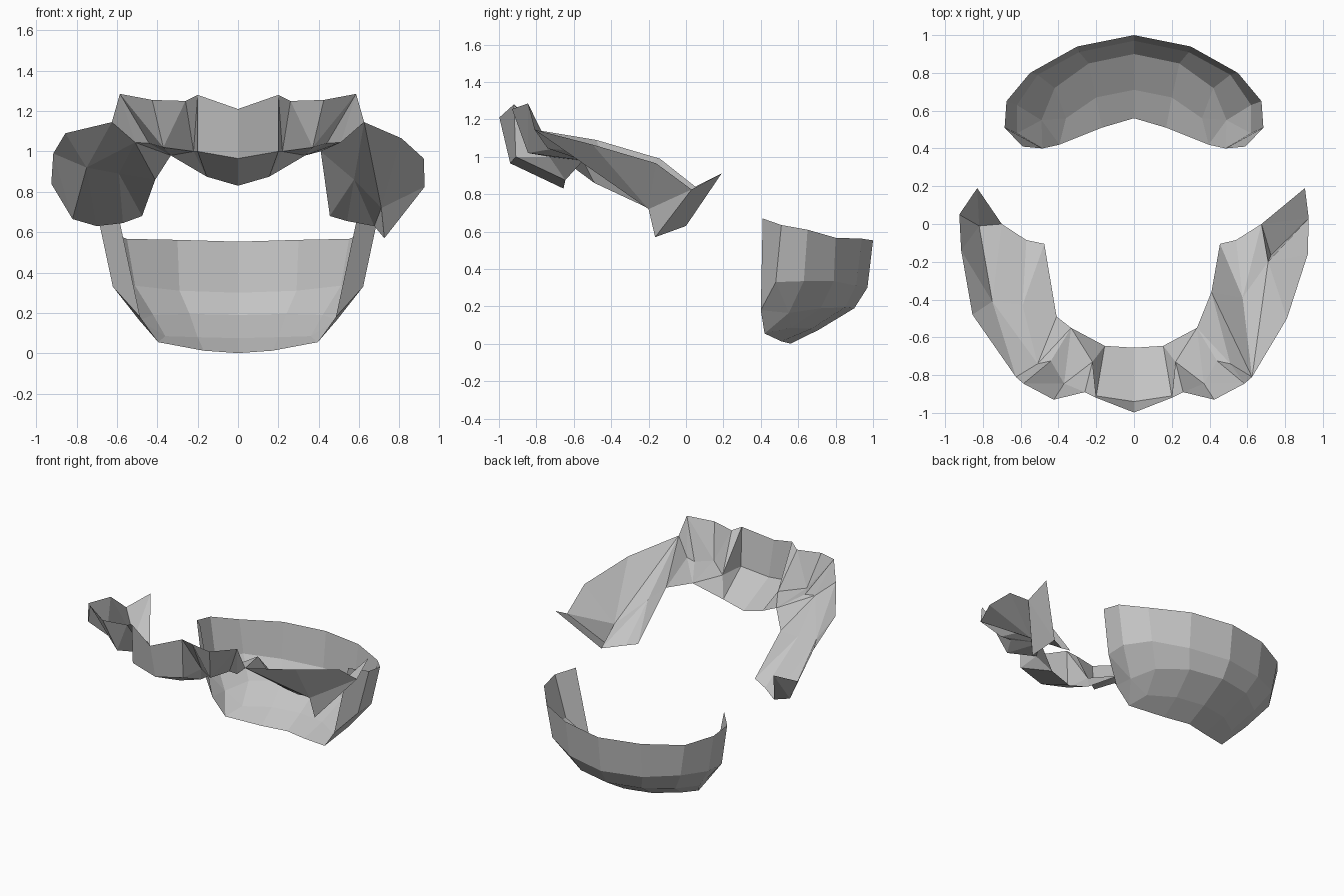
import bpy

if "Cube" in bpy.data.objects:
    bpy.data.objects.remove(bpy.data.objects["Cube"])

grey = bpy.data.materials.new("plain grey")
grey.diffuse_color = (0.55, 0.55, 0.55, 1)
grey.use_nodes = True
grey.node_tree.nodes["Principled BSDF"].inputs["Base Color"].default_value = grey.diffuse_color


def build(name, points, faces):
    """Flat faceted surface from named points and faces spelled with those names."""
    keys = list(points)
    mesh = bpy.data.meshes.new(name)
    mesh.from_pydata([points[k] for k in keys], [],
                     [[keys.index(k) for k in f.split()] for f in faces])
    mesh.materials.append(grey)
    obj = bpy.data.objects.new(name, mesh)
    bpy.context.collection.objects.link(obj)
    return obj


def mirror(obj):
    """Complete a half built on one side of x = 0."""
    m = obj.modifiers.new("mirror", 'MIRROR')
    m.use_clip = True
    m.merge_threshold = 0.002


# Rear bowl: rings from the rim down to the lower front edge
rings = [
    [(0, 1, .553), (.30, .94, .562), (.55, .80, .567), (.675, .65, .61), (.685, .51, .635), (.59, .41, .67)],
    [(0, .97, .30), (.29, .91, .31), (.51, .79, .335), (.62, .63, .335), (.62, .48, .33), (.485, .40, .18)],
    [(0, .90, .19), (.24, .85, .195), (.42, .72, .19), (.49, .55, .165)],
    [(0, .71, .075), (.20, .67, .08), (.36, .56, .085)],
    [(0, .56, .001), (.17, .51, .013), (.395, .42, .055)],
]
pts = {f"{r}{i}": p for r, ring in enumerate(rings) for i, p in enumerate(ring)}
faces = []
for r in range(4):
    for i in range(min(len(rings[r]), len(rings[r + 1])) - 1):
        faces.append(f"{r}{i} {r+1}{i} {r+1}{i+1} {r}{i+1}")
# Corners where the rings narrow towards the front
faces += ["13 23 14", "14 23 15", "22 32 23", "23 32 42", "23 42 15"]
mirror(build("rear_bowl", pts, faces))

# Front band: upright zigzag lip (t), its foot (m, n) and inner edge (i)
front = {
    "t0": (0, -.998, 1.21), "t1": (.20, -.92, 1.28), "t2": (.26, -.89, 1.25),
    "t3": (.425, -.93, 1.255), "t4": (.585, -.845, 1.285), "t5": (.625, -.81, 1.145),
    "m0": (0, -.94, .965), "n1": (.20, -.91, 1.0), "m1": (.22, -.73, 1.0),
    "m2": (.37, -.845, 1.02), "m3": (.44, -.725, 1.04), "m4": (.51, -.74, 1.045),
    "i0": (0, -.655, .83), "i1": (.155, -.645, .875), "i2": (.333, -.55, .98),
}
mirror(build("front_band", front, [
    "t0 t1 n1 m0", "t1 m1 n1", "t1 t2 m1", "t2 m2 m1", "t2 t3 m2", "t3 t4 m2",
    "t4 m3 m2", "t4 m4 m3", "t4 t5 m4",
    "m0 n1 i1 i0", "n1 m1 i1", "m1 i2 i1", "m1 m2 i2", "m2 m3 i2", "m3 m4 i2"]))

# Left arm: outer edge (o), groove (g), inner edge (i) and upturned tip
left = {
    "o0": (-.625, -.81, 1.145), "o1": (-.855, -.48, 1.09), "o2": (-.915, -.14, .99),
    "o3": (-.925, .05, .84), "tip": (-.83, .19, .91),
    "m4": (-.51, -.74, 1.045), "g1": (-.75, -.41, .92), "g2": (-.82, -.01, .665),
    "c": (-.59, -.43, .89), "e0": (-.70, 0, .63), "e1": (-.57, -.085, .645),
    "i0": (-.333, -.55, .98), "i1": (-.41, -.49, .86), "i2": (-.475, -.105, .68),
}
build("left_arm", left, [
    "o0 o1 g1", "o1 o2 g1", "o2 g2 g1", "o2 o3 g2", "o3 tip g2", "tip e0 g2",
    "o0 g1 m4", "m4 g1 c", "m4 c i1", "m4 i1 i0", "i1 c i2", "c e1 i2",
    "c g1 e0 e1", "g1 g2 e0"])

# Right arm: same layout, with its inner end folded under
right = {
    "o0": (.625, -.81, 1.145), "o1": (.81, -.50, 1.065), "o2": (.92, -.16, .965),
    "o3": (.925, .03, .825), "tip": (.905, .19, .91),
    "g": (.71, -.20, .72), "low": (.725, -.165, .57), "b": (.675, 0, .63),
    "m4": (.51, -.74, 1.045), "i0": (.333, -.55, .98), "h": (.41, -.36, 1.0),
    "f": (.575, -.39, .86), "e1": (.54, -.085, .655), "e2": (.455, -.105, .68),
}
build("right_arm", right, [
    "o0 o1 g", "o1 o2 g", "o2 o3 g", "g o3 low", "o3 b low", "o3 tip b",
    "m4 o0 h", "o0 f h", "o0 g f", "m4 h i0", "h f e2", "f e1 e2", "f b e1",
    "f g b", "g low b"])
